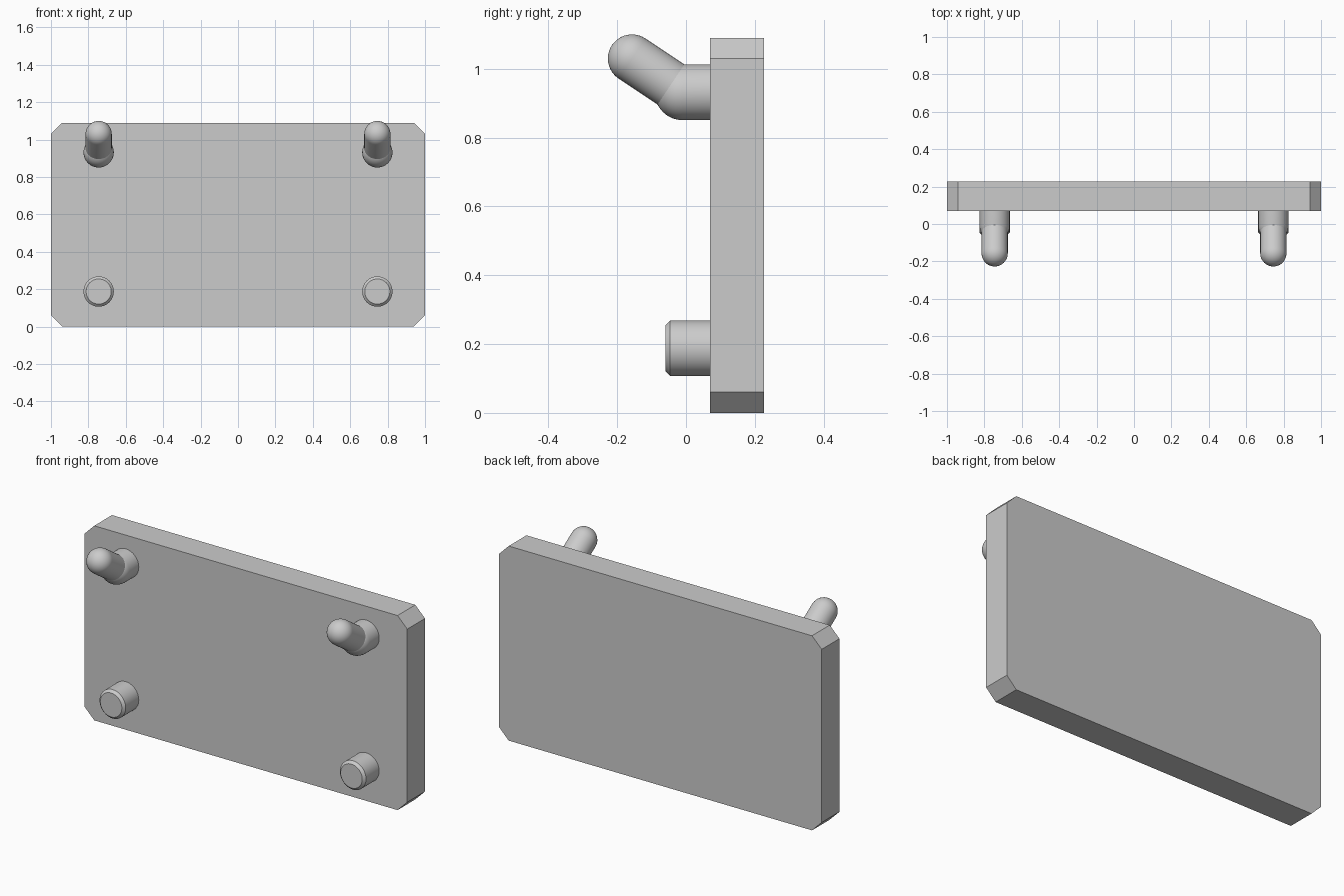
import bpy
import bmesh
import math
from mathutils import Vector

cube = bpy.data.objects.get("Cube")
if cube:
    bpy.data.objects.remove(cube, do_unlink=True)

# Single grey material
GREY = (0.6, 0.6, 0.6, 1)
grey = bpy.data.materials.new("plain grey")
grey.use_nodes = True
grey.diffuse_color = GREY
grey.node_tree.nodes["Principled BSDF"].inputs["Base Color"].default_value = GREY

PEG_X, PEG_R = 0.745, 0.081
ARM_R = 0.07
FRONT, BACK = 0.07, 0.227
WIDTH, HEIGHT, CORNER = 1.0, 1.09, 0.06


def finish(bm, name, smooth=False):
    bmesh.ops.recalc_face_normals(bm, faces=bm.faces[:])
    mesh = bpy.data.meshes.new(name)
    bm.to_mesh(mesh)
    bm.free()
    mesh.materials.append(grey)
    obj = bpy.data.objects.new(name, mesh)
    bpy.context.collection.objects.link(obj)
    if smooth:
        bpy.ops.object.select_all(action='DESELECT')
        obj.select_set(True)
        bpy.context.view_layer.objects.active = obj
        bpy.ops.object.shade_smooth_by_angle(angle=math.radians(30))
    return obj


def lathe(name, profile, start, direction, steps=48):
    """Spin (radius, distance) pairs around the axis leaving start."""
    bm = bmesh.new()
    verts = [bm.verts.new((r, 0, d)) for r, d in profile]
    edges = [bm.edges.new(pair) for pair in zip(verts, verts[1:])]
    bmesh.ops.spin(bm, geom=verts + edges, cent=(0, 0, 0), axis=(0, 0, 1),
                   angle=math.tau, steps=steps, use_duplicate=False)
    bmesh.ops.remove_doubles(bm, verts=bm.verts[:], dist=0.0001)
    obj = finish(bm, name, smooth=True)
    obj.rotation_mode = 'QUATERNION'
    obj.rotation_quaternion = Vector(direction).to_track_quat('Z', 'Y')
    obj.location = start
    return obj


def round_rod(radius, length, rings=12):
    """Profile of a rod with a hemispherical far end."""
    dome = [(radius * math.cos(a), length + radius * math.sin(a))
            for a in (math.pi / 2 * i / rings for i in range(rings + 1))]
    return [(0, 0), (radius, 0)] + dome


# Plate: chamfered rectangle extruded through its thickness
bm = bmesh.new()
outline = []
for sx, top in ((1, False), (1, True), (-1, True), (-1, False)):
    z = HEIGHT if top else 0
    inward = -CORNER if top else CORNER
    pair = [(sx * (WIDTH - CORNER), z), (sx * WIDTH, z + inward)]
    outline += pair if (sx > 0) != top else pair[::-1]
face = bm.faces.new([bm.verts.new((x, FRONT, z)) for x, z in outline])
extruded = bmesh.ops.extrude_face_region(bm, geom=[face], use_keep_orig=True)
moved = [v for v in extruded["geom"] if isinstance(v, bmesh.types.BMVert)]
bmesh.ops.translate(bm, verts=moved, vec=(0, BACK - FRONT, 0))
finish(bm, "plate")

# Lower pegs and upper hooks on both sides
ROOT = FRONT + 0.02
elbow_y, elbow_z = -0.01, 0.932
tip = Vector((0, -0.157, 1.03))
arm = tip - Vector((0, elbow_y, elbow_z))
bevel = 0.014
peg_length = ROOT + 0.06
for side, sx in (("left", 1), ("right", -1)):
    x = sx * PEG_X
    lathe(side + "_lower_peg",
          [(0, 0), (PEG_R, 0), (PEG_R, peg_length - bevel),
           (PEG_R - bevel, peg_length), (0, peg_length)],
          (x, ROOT, 0.188), (0, -1, 0))
    lathe(side + "_hook_base", round_rod(PEG_R, ROOT - elbow_y),
          (x, ROOT, elbow_z), (0, -1, 0))
    lathe(side + "_hook_arm", round_rod(ARM_R, arm.length),
          (x, elbow_y, elbow_z), arm)
